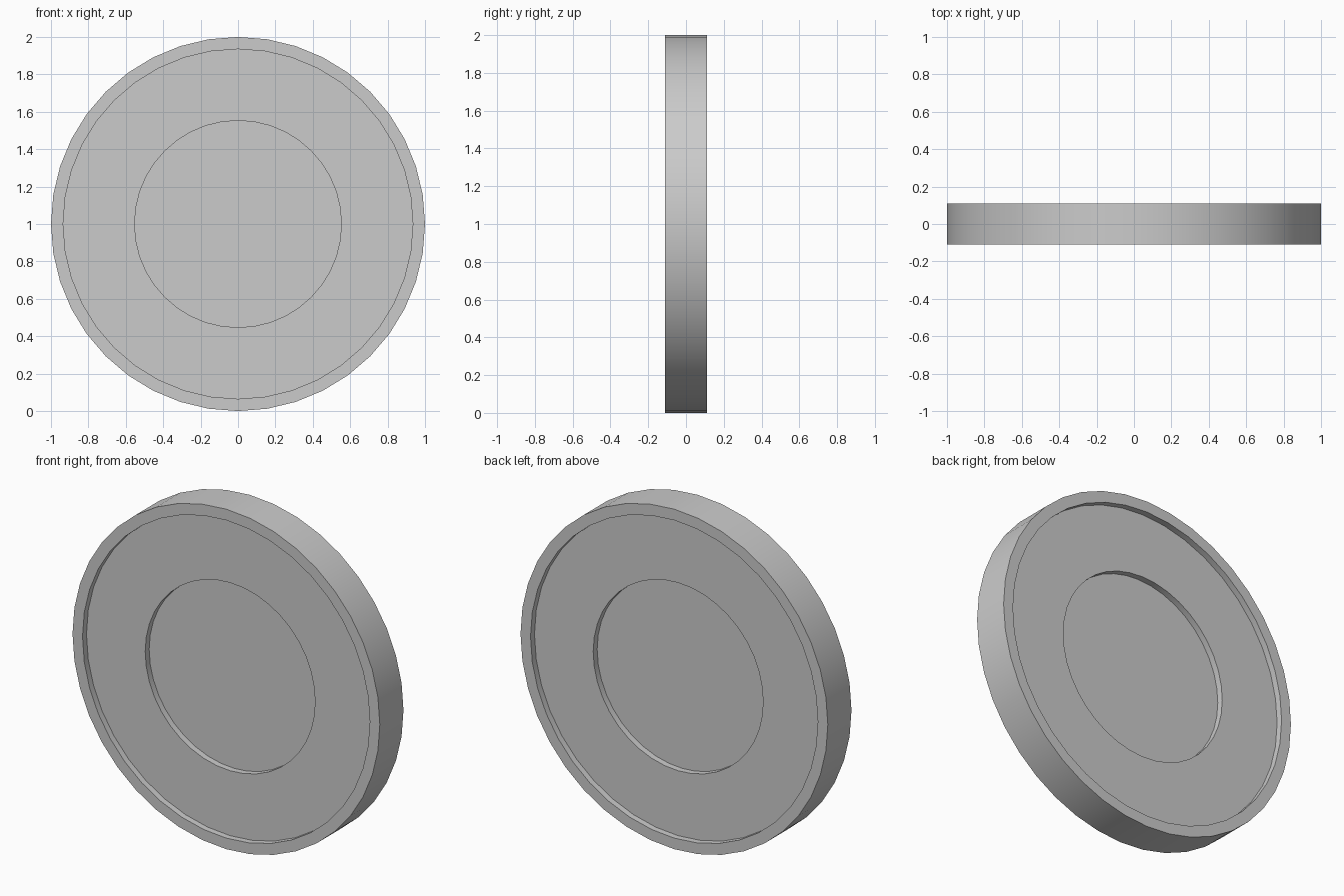
import bpy, bmesh
from math import tau, radians
from mathutils import Vector

if "Cube" in bpy.data.objects:
    bpy.data.objects.remove(bpy.data.objects["Cube"])

SIDES = 40
RADIUS, RIM_INNER, HUB = 1.0, 0.935, 0.553
HALF, STEP = 0.11, 0.037

# Half section (radius, depth): hub floor, step, face, step, rim
half = [(0, HALF - 2 * STEP), (HUB, HALF - 2 * STEP), (HUB, HALF - STEP),
        (RIM_INNER, HALF - STEP), (RIM_INNER, HALF), (RADIUS, HALF)]
section = [(r, -y) for r, y in half] + half[::-1]

# Turn the section about the y axis
bm = bmesh.new()
verts = [bm.verts.new((0, y, r)) for r, y in section]
edges = [bm.edges.new(pair) for pair in zip(verts, verts[1:])]
bmesh.ops.spin(bm, geom=verts + edges, cent=Vector((0, 0, 0)), axis=Vector((0, 1, 0)),
               angle=tau, steps=SIDES, use_duplicate=False)
bmesh.ops.remove_doubles(bm, verts=bm.verts[:], dist=1e-4)

# Merge the two hub fans into flat round faces
hub = [f for f in bm.faces if len(f.verts) == 3]
bmesh.ops.dissolve_faces(bm, faces=hub, use_verts=True)
bmesh.ops.recalc_face_normals(bm, faces=bm.faces[:])

mesh = bpy.data.meshes.new("stepped_disc")
bm.to_mesh(mesh)
bm.free()
disc = bpy.data.objects.new("stepped_disc", mesh)
disc.location.z = RADIUS
bpy.context.collection.objects.link(disc)

# Smooth round walls, crisp steps
bpy.context.view_layer.objects.active = disc
disc.select_set(True)
bpy.ops.object.shade_smooth_by_angle(angle=radians(30))
